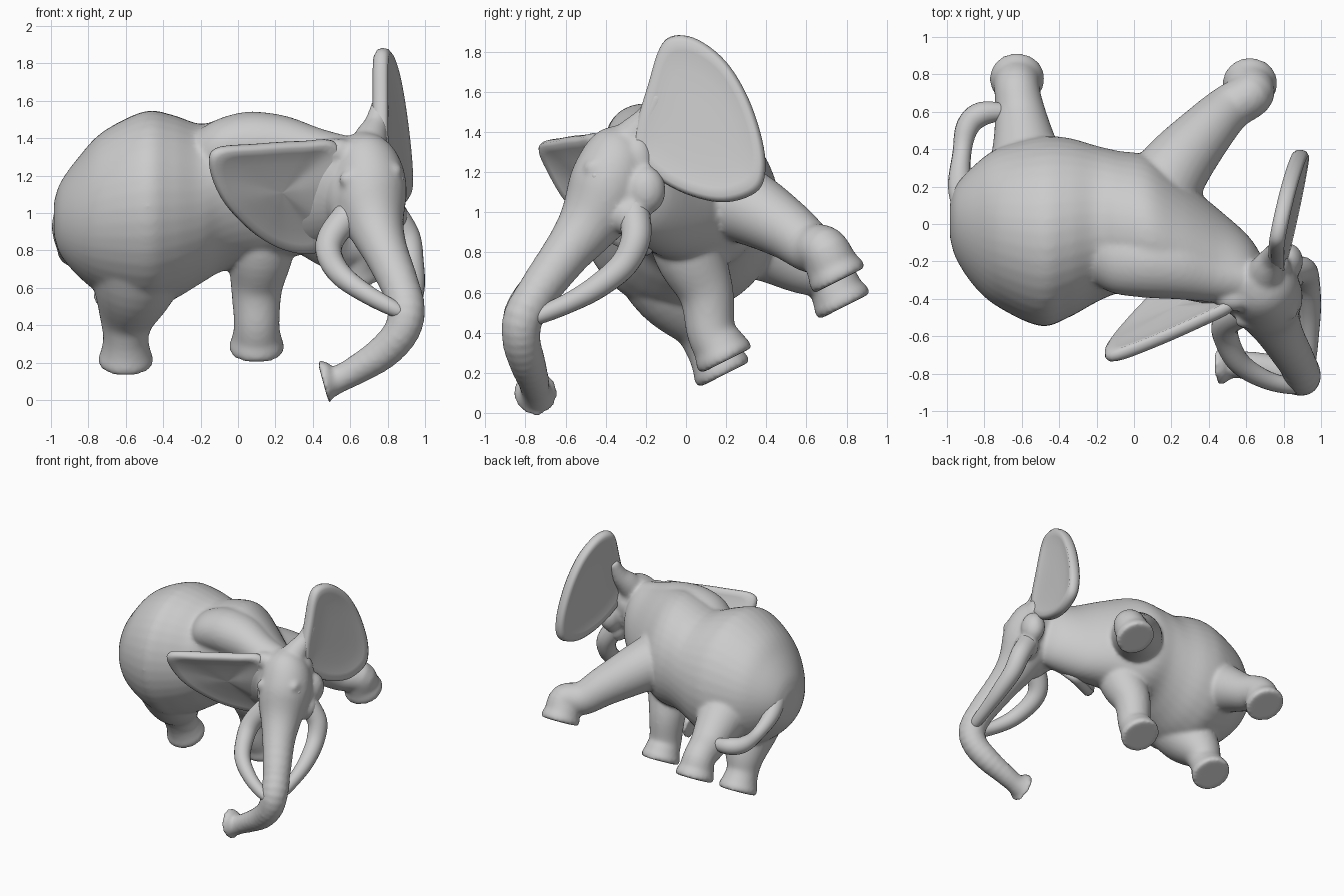
import bpy, bmesh, math
from mathutils import Vector as V
from mathutils.geometry import normal

UP = V((0, -0.45, 0.89)).normalized()      # the animal leans over sideways
SIDE = V((0, 0.89, 0.45)).normalized()


def spline(pts, steps, closed=False):
    """Catmull-Rom through points of any dimension."""
    pts = [V(p) for p in pts]
    n = len(pts)
    get = (lambda i: pts[i % n]) if closed else (lambda i: pts[max(0, min(n - 1, i))])
    out = []
    for i in range(n if closed else n - 1):
        a, b, c, d = (get(i + k) for k in (-1, 0, 1, 2))
        for s in range(steps):
            t = s / steps
            out.append(0.5 * (2 * b + (c - a) * t + (2 * a - 5 * b + 4 * c - d) * t * t
                              + (3 * b - a - 3 * c + d) * t ** 3))
    return out if closed else out + [pts[-1]]


def skin(bm, rings):
    """Join equal rings of points with quads and cap both ends."""
    rv = [[bm.verts.new(p) for p in r] for r in rings]
    n = len(rv[0])
    for a, b in zip(rv, rv[1:]):
        for i in range(n):
            bm.faces.new((a[i], a[(i + 1) % n], b[(i + 1) % n], b[i]))
    bm.faces.new(rv[0][::-1])
    bm.faces.new(rv[-1])


def tube(bm, pts, ref=V((1, 0, 0)), sides=28, steps=5, ridge=0.0, axis=None):
    """Tube through (x, y, z, radius) or (x, y, z, radius_a, radius_b)."""
    pts = spline([tuple(p) + (p[3],) if len(p) == 4 else p for p in pts], steps)
    cs = [V(p[:3]) for p in pts]
    rings = []
    for i, p in enumerate(pts):
        t = axis or (cs[min(i + 1, len(cs) - 1)] - cs[max(i - 1, 0)]).normalized()
        ref = (ref - t * ref.dot(t)).normalized()
        b = t.cross(ref)
        k = 1 + ridge * (-1) ** i
        ang = [2 * math.pi * j / sides for j in range(sides)]
        rings.append([cs[i] + ref * p[3] * k * math.cos(a) + b * p[4] * k * math.sin(a)
                      for a in ang])
    skin(bm, rings)


def ball(bm, c, r):
    res = bmesh.ops.create_uvsphere(bm, u_segments=20, v_segments=14, radius=1)
    for v in res["verts"]:
        v.co = V((v.co.x * r[0], v.co.y * r[1], v.co.z * r[2])) + V(c)


def finish(bm, name, angle=40):
    bmesh.ops.recalc_face_normals(bm, faces=bm.faces)
    me = bpy.data.meshes.new(name)
    bm.to_mesh(me)
    bm.free()
    ob = bpy.data.objects.new(name, me)
    bpy.context.collection.objects.link(ob)
    bpy.context.view_layer.objects.active = ob
    ob.select_set(True)
    bpy.ops.object.shade_smooth_by_angle(angle=math.radians(angle))
    ob.select_set(False)
    return ob


def leg(bm, foot, upper):
    """Leg from upper path points down to a flared, flat-soled foot."""
    f = V(foot)
    low = [(*(f + UP * h), r) for h, r in ((0.17, 0.122), (0.08, 0.133), (0.035, 0.147), (0, 0.142))]
    tube(bm, upper + low)


# --- body: torso, head with trunk, legs, fused into one skin ---
bm = bmesh.new()
tube(bm, [(-0.985, 0.02, 0.97, 0.09, 0.08), (-0.95, 0.01, 0.97, 0.2, 0.19),
          (-0.85, -0.01, 0.98, 0.33, 0.32), (-0.72, -0.02, 1.0, 0.425, 0.44),
          (-0.5, -0.04, 1.02, 0.5, 0.53), (-0.35, -0.02, 1.03, 0.475, 0.5),
          (-0.2, 0.0, 1.05, 0.415, 0.43), (-0.08, 0.01, 1.1, 0.37, 0.42),
          (0.08, 0.0, 1.13, 0.345, 0.43),
          (0.25, -0.08, 1.13, 0.30, 0.39), (0.45, -0.18, 1.12, 0.24, 0.33),
          (0.62, -0.28, 1.15, 0.19, 0.26), (0.7, -0.32, 1.16, 0.1, 0.15)],
     ref=SIDE, sides=40, axis=V((1, 0, 0)))
# shoulder hump along the spine
tube(bm, [(-0.24, -0.14, 1.28, 0.16, 0.14), (-0.12, -0.17, 1.33, 0.2, 0.165),
          (0.05, -0.19, 1.36, 0.205, 0.18), (0.25, -0.22, 1.35, 0.185, 0.17),
          (0.45, -0.28, 1.31, 0.14, 0.14), (0.6, -0.3, 1.3, 0.11, 0.11)],
     ref=V((0, 0.97, -0.25)), axis=V((1, 0, 0)))
# head and trunk root
tube(bm, [(0.64, -0.26, 1.4, 0.06), (0.67, -0.32, 1.31, 0.16), (0.7, -0.37, 1.18, 0.195),
          (0.71, -0.42, 1.05, 0.19), (0.74, -0.5, 0.92, 0.15), (0.79, -0.6, 0.79, 0.12),
          (0.86, -0.72, 0.63, 0.105)])
# ringed trunk with a flared tip
tube(bm, [(0.79, -0.6, 0.79, 0.118), (0.86, -0.72, 0.63, 0.103), (0.9, -0.81, 0.48, 0.1),
          (0.87, -0.82, 0.36, 0.095), (0.77, -0.79, 0.25, 0.09), (0.63, -0.76, 0.16, 0.078),
          (0.53, -0.75, 0.11, 0.075), (0.475, -0.75, 0.1, 0.11, 0.105), (0.455, -0.75, 0.095, 0.115, 0.105)],
     steps=7, ridge=0.03)
# root of the raised ear
tube(bm, [(0.68, -0.32, 1.3, 0.12), (0.71, -0.24, 1.4, 0.09), (0.74, -0.18, 1.48, 0.065),
          (0.765, -0.13, 1.6, 0.045)])
# cheeks, tusk sockets, ear roots, brows
for c, r in (((0.82, -0.2, 1.11), (0.085, 0.1, 0.12)), ((0.56, -0.38, 1.1), (0.09, 0.12, 0.2)),
             ((0.6, -0.45, 0.97), (0.09, 0.09, 0.1)), ((0.82, -0.28, 0.98), (0.09, 0.1, 0.1)),
             ((0.53, -0.4, 1.33), (0.1, 0.07, 0.07)), ((0.77, -0.24, 1.25), (0.07, 0.08, 0.13)),
             ((0.6, -0.52, 1.18), (0.06, 0.04, 0.05)), ((0.84, -0.45, 1.22), (0.04, 0.06, 0.05))):
    ball(bm, c, r)
leg(bm, (0.1, 0.2, 0.26), [(0.13, -0.03, 1.05, 0.2), (0.12, 0.02, 0.8, 0.18), (0.1, 0.1, 0.6, 0.138)])
leg(bm, (-0.6, 0.19, 0.19), [(-0.52, -0.14, 0.9, 0.32), (-0.55, -0.05, 0.64, 0.24), (-0.59, 0.07, 0.45, 0.155)])
leg(bm, (0.62, 0.765, 0.66), [(0.1, 0.1, 1.1, 0.22), (0.22, 0.3, 1.03, 0.19), (0.39, 0.5, 0.915, 0.15),
                              (0.51, 0.62, 0.825, 0.127)])
leg(bm, (-0.625, 0.79, 0.53), [(-0.55, 0.1, 0.98, 0.28), (-0.58, 0.38, 0.84, 0.185), (-0.605, 0.57, 0.735, 0.14)])
body = finish(bm, "body")
m = body.modifiers.new("fuse", "REMESH")
m.mode, m.voxel_size, m.use_smooth_shade = "VOXEL", 0.014, True
m = body.modifiers.new("soften", "SMOOTH")
m.factor, m.iterations = 0.5, 10


# --- ears: rounded-rim plates from an outline ---
def ear(name, outline, t):
    loop = spline(outline, 5, True)
    c = sum(loop, V((0, 0, 0))) / len(loop)
    n = normal([V(p) for p in outline])
    prof = [(0.02, 0.6), (0.3, 0.6), (0.6, 0.65), (0.82, 0.8), (0.93, 1), (0.985, 0.6)]
    prof = prof + [(1, 0)] + [(s, -o) for s, o in prof[::-1]]
    bm = bmesh.new()
    skin(bm, [[c + (p - c) * s + n * o * t for p in loop] for s, o in prof])
    return finish(bm, name, 80)


ear("near_ear", [(-0.12, -0.72, 1.34), (0.1, -0.64, 1.365), (0.35, -0.53, 1.38),
                 (0.53, -0.44, 1.37), (0.56, -0.37, 1.15), (0.52, -0.27, 0.92),
                 (0.44, -0.18, 0.8), (0.28, -0.24, 0.795), (0.1, -0.39, 0.88),
                 (-0.07, -0.57, 1.05), (-0.15, -0.68, 1.23)], 0.035)
ear("far_ear", [(0.77 + 0.2 * (y + 0.05) + 0.06 * (1.88 - z), y, z) for y, z in
                [(-0.06, 1.88), (0.06, 1.86), (0.2, 1.75), (0.31, 1.57), (0.38, 1.36), (0.395, 1.2),
                 (0.35, 1.1), (0.2, 1.05), (0.03, 1.08), (-0.13, 1.16), (-0.25, 1.28),
                 (-0.25, 1.42), (-0.19, 1.63), (-0.13, 1.82)]], 0.042)

# --- tusks ---
for name, pts in (
        ("near_tusk", [(0.6, -0.46, 1.0, 0.08), (0.5, -0.52, 0.87, 0.075), (0.49, -0.6, 0.77, 0.068),
                       (0.56, -0.74, 0.66, 0.06), (0.7, -0.83, 0.56, 0.05), (0.85, -0.87, 0.48, 0.04),
                       (0.9, -0.87, 0.45, 0.01)]),
        ("far_tusk", [(0.82, -0.26, 1.0, 0.08), (0.9, -0.25, 0.87, 0.075), (0.925, -0.31, 0.74, 0.068),
                      (0.94, -0.44, 0.63, 0.06), (0.94, -0.58, 0.55, 0.05), (0.93, -0.74, 0.48, 0.04),
                      (0.92, -0.8, 0.45, 0.01)])):
    bm = bmesh.new()
    tube(bm, pts, sides=20, steps=6)
    finish(bm, name, 60)

# --- tail curling round to the far hind leg ---
bm = bmesh.new()
tube(bm, [(-0.88, 0.05, 1.08, 0.08), (-0.93, 0.2, 0.93, 0.065), (-0.92, 0.38, 0.82, 0.05),
          (-0.89, 0.52, 0.78, 0.062), (-0.81, 0.59, 0.77, 0.065), (-0.66, 0.6, 0.76, 0.04)],
     sides=16)
finish(bm, "tail", 60)

# --- eyes ---
for name, c in (("near_eye", (0.61, -0.53, 1.13)), ("far_eye", (0.86, -0.45, 1.18))):
    bm = bmesh.new()
    ball(bm, c, (0.025, 0.025, 0.025))
    finish(bm, name, 60)
